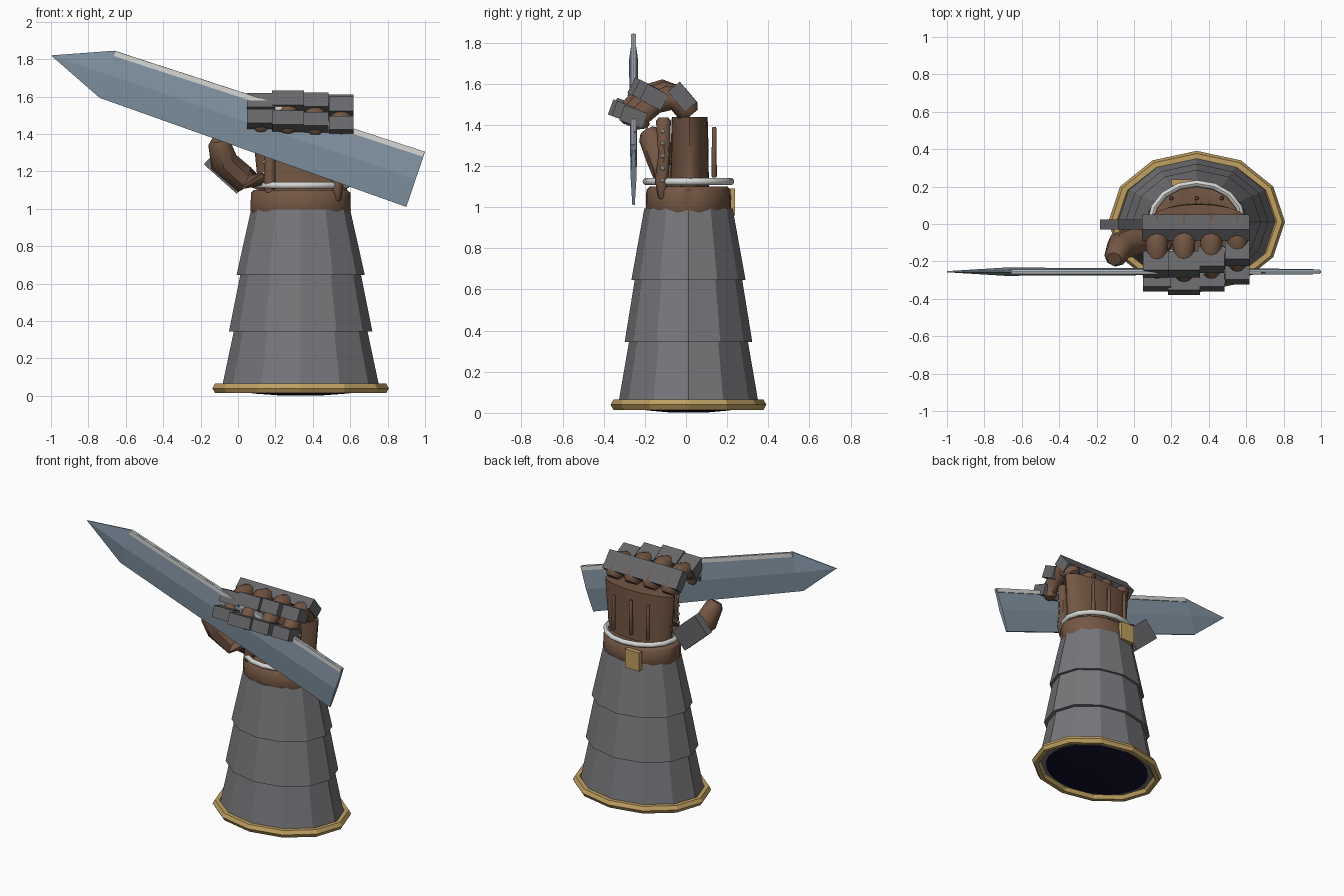
import bpy, bmesh, math
from mathutils import Vector

if "Cube" in bpy.data.objects:
    bpy.data.objects.remove(bpy.data.objects["Cube"])


def material(name, r, g, b):
    m = bpy.data.materials.new(name)
    m.diffuse_color = (r, g, b, 1)
    m.use_nodes = True
    m.node_tree.nodes["Principled BSDF"].inputs["Base Color"].default_value = m.diffuse_color
    return m


STEEL = material("cuff steel", .185, .185, .2)
PLATE = material("dark plate steel", .135, .135, .145)
LEATHER = material("brown leather", .175, .095, .058)
BLADE = material("blue blade steel", .22, .29, .36)
SILVER = material("pale silver", .68, .68, .66)
GOLD = material("gold trim", .52, .35, .12)
NAVY = material("dark navy lining", .006, .005, .025)
CX, CY = .335, .012


def finish(name, bm, mat, smooth=False):
    bmesh.ops.recalc_face_normals(bm, faces=bm.faces[:])
    me = bpy.data.meshes.new(name)
    bm.to_mesh(me)
    bm.free()
    me.materials.append(mat)
    ob = bpy.data.objects.new(name, me)
    bpy.context.collection.objects.link(ob)
    if smooth:
        bpy.ops.object.select_all(action='DESELECT')
        ob.select_set(True)
        bpy.context.view_layer.objects.active = ob
        bpy.ops.object.shade_smooth_by_angle(angle=math.radians(45))
    return ob


def skin(bm, rings, closed=False):
    """Join rings of points into a capped or closed tube."""
    loops = [[bm.verts.new(p) for p in r] for r in rings]
    n = len(loops[0])
    pairs = list(zip(loops, loops[1:])) + ([(loops[-1], loops[0])] if closed else [])
    for a, b in pairs:
        for i in range(n):
            j = (i + 1) % n
            bm.faces.new((a[i], a[j], b[j], b[i]))
    if not closed:
        bm.faces.new(loops[0][::-1])
        bm.faces.new(loops[-1])


def loft(name, sections, mat, sides=12, cx=CX, cy=CY, smooth=False):
    """Stack of ellipses given as (z, half x, half y)."""
    bm = bmesh.new()
    ang = [2 * math.pi * i / sides for i in range(sides)]
    skin(bm, [[(cx + rx * math.cos(t), cy + ry * math.sin(t), z) for t in ang]
              for z, rx, ry in sections])
    return finish(name, bm, mat, smooth)


def hoop(name, z, rx, ry, r, mat, seg, sides, smooth=False):
    """Elliptical ring around the arm."""
    bm = bmesh.new()
    rings = []
    for i in range(seg):
        t = 2 * math.pi * i / seg
        rings.append([(CX + (rx + r * math.cos(u)) * math.cos(t),
                       CY + (ry + r * math.cos(u)) * math.sin(t), z + r * math.sin(u))
                      for u in [2 * math.pi * k / sides for k in range(sides)]])
    skin(bm, rings, True)
    return finish(name, bm, mat, smooth)


def limb(name, path, radii, mat, sides=12):
    """Round tube through points with rounded ends."""
    pts = [Vector(p) for p in path]
    dirs = [(pts[min(i + 1, len(pts) - 1)] - pts[max(i - 1, 0)]).normalized()
            for i in range(len(pts))]
    sec = [(p, d, r) for p, d, r in zip(pts, dirs, radii)]
    sec = ([(pts[0] - dirs[0] * radii[0] * .45, dirs[0], radii[0] * .65)] + sec +
           [(pts[-1] + dirs[-1] * radii[-1] * .45, dirs[-1], radii[-1] * .65)])
    bm = bmesh.new()
    rings = []
    for p, d, r in sec:
        side = d.cross(Vector((.1, 1, .05)) if abs(d.y) < .9 and abs(d.x) > .9
                       else Vector((1, 0, 0))).normalized()
        up = d.cross(side)
        rings.append([p + side * r * math.cos(u) + up * r * math.sin(u)
                      for u in [2 * math.pi * k / sides for k in range(sides)]])
    skin(bm, rings)
    return finish(name, bm, mat, True)


def box(name, loc, size, mat, rot=(0, 0, 0)):
    bm = bmesh.new()
    bmesh.ops.create_cube(bm, size=1)
    bmesh.ops.scale(bm, vec=size, verts=bm.verts[:])
    ob = finish(name, bm, mat)
    ob.location, ob.rotation_euler = loc, rot
    return ob


# Flared cuff: three overlapping twelve-sided tiers, gold hem, dark lining
for i, (z0, r0, z1, r1) in enumerate([(.04, .422, .37, .352), (.345, .383, .67, .318),
                                      (.645, .343, .995, .265)]):
    loft(f"cuff_tier_{i + 1}", [(z0, r0, r0 * .81), (z1, r1, r1 * .81)], STEEL)
hoop("cuff_hem", .04, .443, .35, .029, GOLD, 12, 6)
loft("cuff_lining", [(.001, .1, .08), (.012, .25, .2), (.03, .37, .295), (.05, .37, .295)],
     NAVY, 24)

# Wrist band, silver ring and buckle
loft("wrist_band", [(.975, .262, .2), (.99, .268, .207), (1.085, .266, .205),
                    (1.1, .25, .19)], LEATHER, 24, smooth=True)
hoop("wrist_ring", 1.125, .245, .205, .018, SILVER, 16, 8, True)
box("wrist_buckle", (.255, .223, 1.025), (.11, .032, .13), GOLD)

# Palm and ridges on the back of the hand
loft("palm", [(1.06, .235, .095), (1.2, .245, .092), (1.35, .26, .09), (1.44, .268, .087)],
     LEATHER, 20, cx=.345, cy=.018, smooth=True)
for i, x in enumerate((.2, .335, .47)):
    limb(f"hand_ridge_{i + 1}", [(x, .137, 1.15), (x, .137, 1.385)], [.013, .011], LEATHER, 8)

# Studded straps beside the palm
for x, s in ((.17, -1), (.53, 1)):
    side = "right" if s > 0 else "left"
    limb(f"strap_{side}", [(x, -.115, 1.05), (x, -.12, 1.13), (x, -.105, 1.25), (x, -.11, 1.42)],
         [.02, .032, .03, .036], LEATHER, 8)
    bm = bmesh.new()
    for k in range(5):
        v = bmesh.ops.create_icosphere(bm, subdivisions=1, radius=.012)['verts']
        bmesh.ops.translate(bm, vec=(x + s * .031, -.113, 1.13 + .06 * k), verts=v)
    finish(f"strap_studs_{side}", bm, SILVER)

# Curled fingers: x, plate width, middle plate (y, z), tip plate (y, z)
FINGERS = [(.123, .148, -.215, 1.555, -.292, 1.475),
           (.267, .17, -.215, 1.567, -.310, 1.467),
           (.413, .14, -.192, 1.557, -.292, 1.460),
           (.552, .13, -.155, 1.535, -.255, 1.440)]
for i, (x, w, my, mz, ty, tz) in enumerate(FINGERS):
    limb(f"finger_{i + 1}",
         [(x, .01, 1.47), (x, -.04, 1.53), (x, my * .5 - .01, mz - .005), (x, my, mz - .03),
          (x, ty + .03, tz), (x, ty + .035, tz - .04)],
         [.06, .062, .06, .054, .052, .045], LEATHER)
    box(f"finger_middle_plate_{i + 1}", (x, my, mz), (w, .115, .085), PLATE, (-.48, 0, 0))
    box(f"finger_tip_plate_{i + 1}", (x, ty, tz), (w, .12, .078), PLATE, (-.35, 0, 0))
box("knuckle_plate", (.33, -.018, 1.537), (.575, .13, .075), PLATE, (-.89, 0, 0))

# Thumb with its plate
limb("thumb", [(.15, -.06, 1.14), (.03, -.08, 1.16), (-.075, -.12, 1.25), (-.1, -.175, 1.35)],
     [.075, .08, .078, .06], LEATHER, 8)
box("thumb_plate", (-.045, -.003, 1.215), (.235, .055, .15), PLATE, (0, .73, 0))

# Blade: five-cornered outline with a raised ridge on both faces
BY = -.255
outline = [(-1, 1.82), (-.66, 1.845), (1, 1.305), (.95, 1.157), (.9, 1.01), (-.74, 1.593)]
half = [.003, .004, .006, .015, .006, .004]
bm = bmesh.new()
layers = []
for s in (-1, 1):
    v = [bm.verts.new((x, BY + s * h, z)) for (x, z), h in zip(outline, half)]
    m = bm.verts.new((-.69, BY + s * .022, 1.715))
    for f in ((v[0], v[1], m), (v[1], v[2], v[3], m), (m, v[3], v[4], v[5]), (v[0], m, v[5])):
        bm.faces.new(f)
    layers.append(v)
a, b = layers
for i in range(6):
    j = (i + 1) % 6
    bm.faces.new((a[i], a[j], b[j], b[i]))
finish("blade", bm, BLADE)
box("blade_edge", (.166, BY, 1.561), (1.735, .026, .028), SILVER, (0, .3145, 0))
